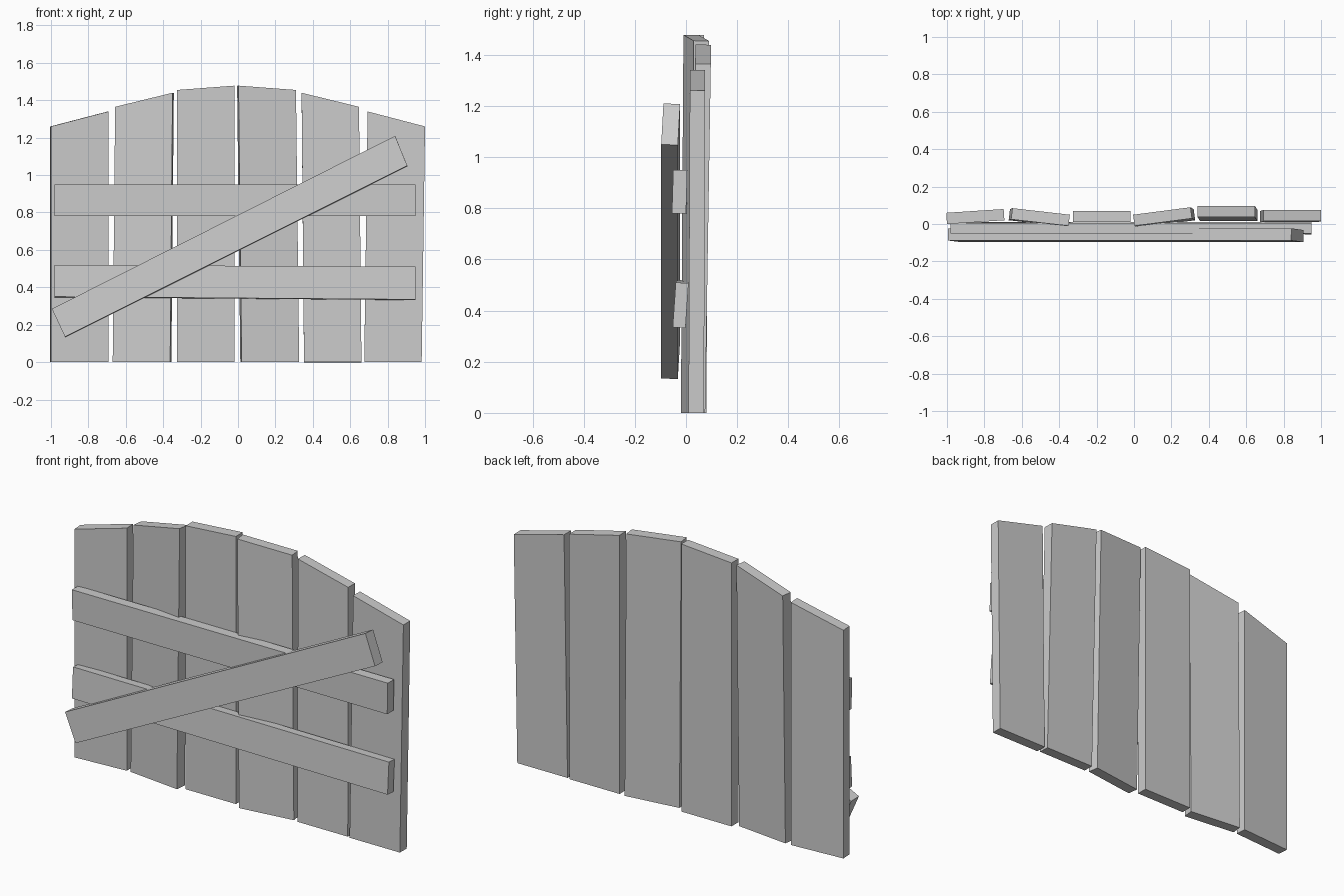
import bpy
import bmesh
from mathutils import Vector

default_cube = bpy.data.objects.get("Cube")
if default_cube:
    bpy.data.objects.remove(default_cube, do_unlink=True)

# Single weathered grey for every board
wood = bpy.data.materials.new("grey_wood")
wood.use_nodes = True
wood.diffuse_color = (0.6, 0.6, 0.6, 1)
shader = next(n for n in wood.node_tree.nodes if n.type == "BSDF_PRINCIPLED")
shader.inputs["Base Color"].default_value = wood.diffuse_color


def board(name, front_corners, thickness):
    """Flat board: front outline pushed back along its average normal."""
    mesh = bmesh.new()
    corners = [Vector(corner) for corner in front_corners]
    normal = (corners[2] - corners[0]).cross(corners[3] - corners[1]).normalized()
    front = [mesh.verts.new(corner) for corner in corners]
    back = [mesh.verts.new(corner - normal * thickness) for corner in corners]
    mesh.faces.new(front)
    mesh.faces.new(reversed(back))
    for i in range(len(front)):
        j = (i + 1) % len(front)
        mesh.faces.new((front[i], back[i], back[j], front[j]))
    bmesh.ops.recalc_face_normals(mesh, faces=mesh.faces)
    data = bpy.data.meshes.new(name)
    mesh.to_mesh(data)
    mesh.free()
    data.materials.append(wood)
    bpy.context.collection.objects.link(bpy.data.objects.new(name, data))


# Upright planks: bottom left x, top left x, front y at left and right, lean
plank_width = 0.307
planks = [
    (-1.0, -1.0, 0.0, 0.02, 0.0),
    (-0.67, -0.657, 0.025, -0.01, 0.005),
    (-0.327, -0.327, 0.01, 0.01, 0.0),
    (0.02, 0.003, -0.01, 0.03, 0.01),
    (0.353, 0.34, 0.037, 0.037, 0.022),
    (0.675, 0.693, 0.015, 0.015, 0.005),
]
# Arched top: edge heights of the left half, mirrored for the right half
half_arch = [(1.26, 1.34), (1.365, 1.44), (1.455, 1.478)]
arch = half_arch + [pair[::-1] for pair in reversed(half_arch)]

for number, (plank, heights) in enumerate(zip(planks, arch), 1):
    bottom, top, y_left, y_right, lean = plank
    board(f"upright_plank_{number}", [
        (bottom, y_left - lean, 0),
        (bottom + plank_width, y_right - lean, 0),
        (top + plank_width, y_right, heights[1]),
        (top, y_left, heights[0]),
    ], 0.06)

# Horizontal rails across the front
board("upper_rail", [(-0.98, -0.045, 0.78), (0.95, -0.055, 0.78),
                     (0.95, -0.05, 0.95), (-0.98, -0.05, 0.95)], 0.055)
board("lower_rail", [(-0.98, -0.05, 0.35), (0.95, -0.052, 0.335),
                     (0.95, -0.04, 0.51), (-0.98, -0.04, 0.52)], 0.05)

# Diagonal brace over the rails
board("diagonal_brace", [(-0.925, -0.097, 0.135), (0.905, -0.097, 1.05),
                         (0.84, -0.088, 1.21), (-0.995, -0.088, 0.285)], 0.065)
